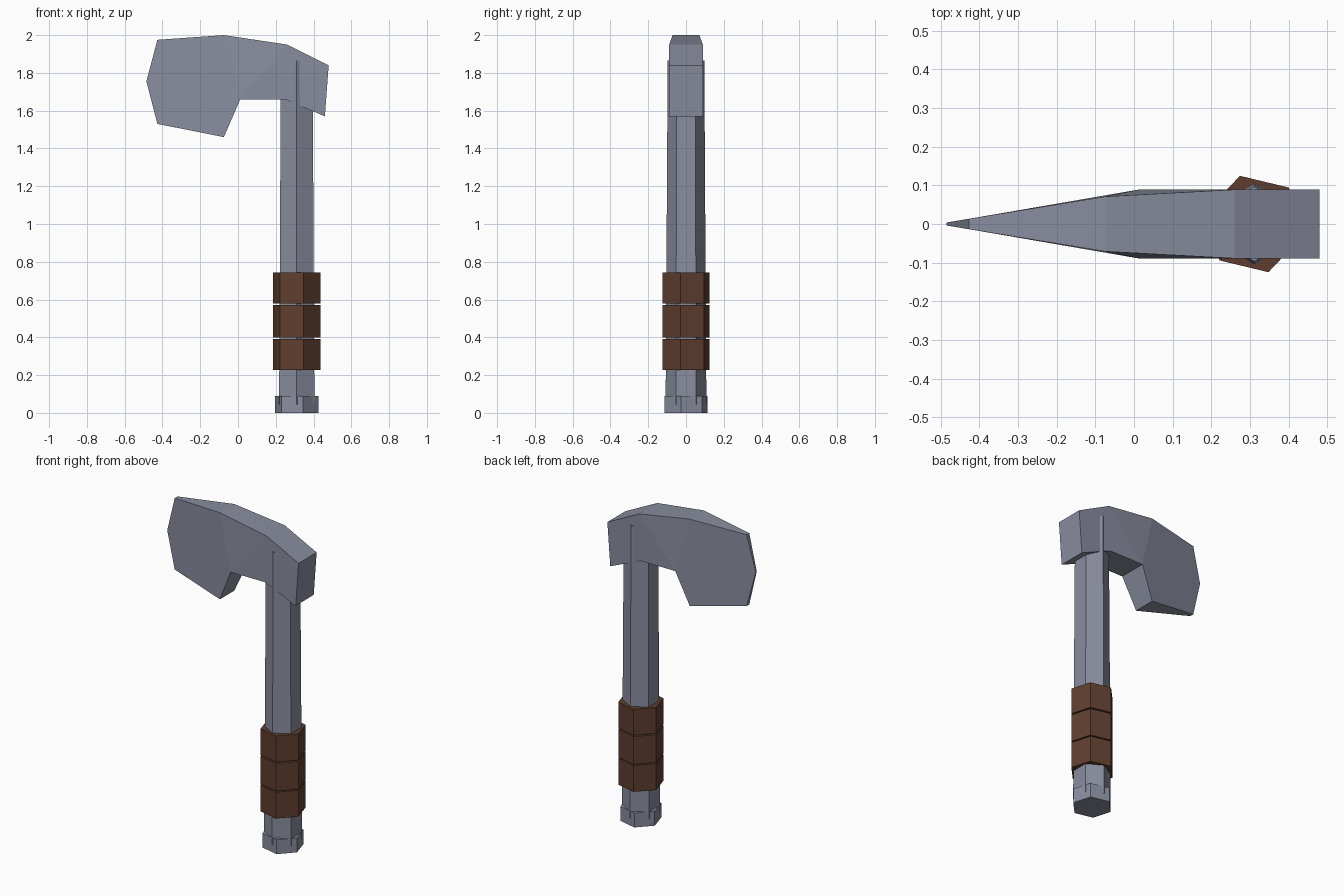
import bpy, bmesh, math

if "Cube" in bpy.data.objects:
    bpy.data.objects.remove(bpy.data.objects["Cube"])


def material(name, rgb):
    m = bpy.data.materials.new(name)
    m.diffuse_color = (*rgb, 1)
    m.use_nodes = True
    m.node_tree.nodes["Principled BSDF"].inputs["Base Color"].default_value = m.diffuse_color
    return m


steel = material("blue grey steel", (0.25, 0.27, 0.345))
leather = material("brown leather", (0.115, 0.048, 0.028))


def finish(name, bm, mat):
    bmesh.ops.recalc_face_normals(bm, faces=bm.faces)
    me = bpy.data.meshes.new(name)
    bm.to_mesh(me)
    bm.free()
    me.materials.append(mat)
    ob = bpy.data.objects.new(name, me)
    bpy.context.collection.objects.link(ob)
    return ob


AXIS_X = 0.311  # handle centre line


def hex_prism(name, z0, z1, r0, r1, turn, mat):
    """Six-sided tapered prism round the handle axis; turn in degrees."""
    bm = bmesh.new()
    rings = []
    for z, r in ((z0, r0), (z1, r1)):
        angles = [math.radians(turn + 60 * i) for i in range(6)]
        rings.append([bm.verts.new((AXIS_X + r * math.cos(a), r * math.sin(a), z))
                      for a in angles])
    bm.faces.new(rings[0])
    bm.faces.new(rings[1])
    for i in range(6):
        j = (i + 1) % 6
        bm.faces.new((rings[0][i], rings[0][j], rings[1][j], rings[1][i]))
    return finish(name, bm, mat)


# Handle, pommel and three leather grip bands
hex_prism("handle", 0.045, 1.865, 0.108, 0.097, 30, steel)
hex_prism("pommel", 0.0, 0.09, 0.118, 0.118, 46.5, steel)
for n, (z0, z1) in enumerate(((0.227, 0.391), (0.398, 0.571), (0.579, 0.742))):
    hex_prism(f"grip_band_{n + 1}", z0, z1, 0.13, 0.13, 46.5, leather)

# Axe head: outline points as x, z, half thickness
outline = [
    (-0.075, 2.0, 0.071), (-0.427, 1.975, 0.0135), (-0.485, 1.755, 0.004),
    (-0.427, 1.53, 0.0135), (-0.075, 1.46, 0.071), (0.012, 1.66, 0.089),
    (0.25, 1.66, 0.089), (0.46, 1.57, 0.089), (0.48, 1.84, 0.089),
    (0.26, 1.95, 0.089),
]
bm = bmesh.new()
sides = [[bm.verts.new((x, s * t, z)) for x, z, t in outline] for s in (-1, 1)]
for v in sides:
    bm.faces.new(v[0:6])                 # tapering blade
    bm.faces.new((v[0], v[5], v[9]))     # shoulder facet
    bm.faces.new((v[5], v[6], v[9]))     # flat cheek
    bm.faces.new(v[6:10])                # flat poll
for i in range(len(outline)):
    j = (i + 1) % len(outline)
    bm.faces.new((sides[0][i], sides[0][j], sides[1][j], sides[1][i]))
finish("axe_head", bm, steel)
